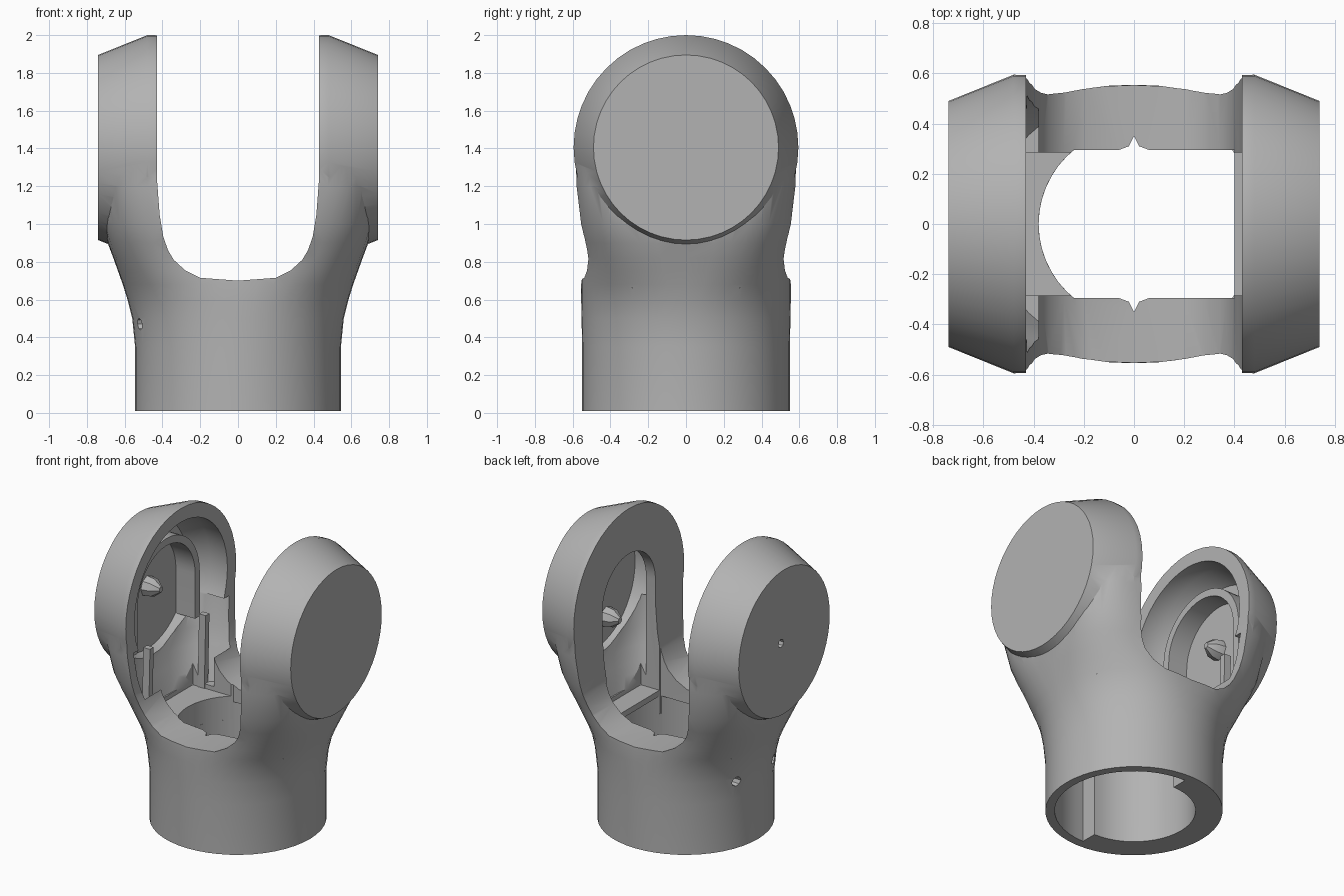
import bpy, bmesh
from math import sin, cos, acos, pi, copysign

cube = bpy.data.objects.get("Cube")
if cube:
    bpy.data.objects.remove(cube)

grey = bpy.data.materials.new("mid grey")
grey.use_nodes = True
tone = (0.45, 0.45, 0.45, 1)
grey.diffuse_color = tone
grey.node_tree.nodes["Principled BSDF"].inputs["Base Color"].default_value = tone

PIVOT = 1.405   # height of the arm centres
SIDES = 48


def loft(name, rings):
    """Closed solid through rings that share a point count."""
    bm = bmesh.new()
    loops = [[bm.verts.new(p) for p in ring] for ring in rings]
    n = len(loops[0])
    for a, b in zip(loops, loops[1:]):
        for i in range(n):
            j = (i + 1) % n
            bm.faces.new((a[i], a[j], b[j], b[i]))
    bm.faces.new(loops[0])
    bm.faces.new(loops[-1])
    bmesh.ops.recalc_face_normals(bm, faces=bm.faces)
    mesh = bpy.data.meshes.new(name)
    bm.to_mesh(mesh)
    bm.free()
    mesh.materials.append(grey)
    obj = bpy.data.objects.new(name, mesh)
    bpy.context.collection.objects.link(obj)
    return obj


def prism(name, pts, axis, lo, hi):
    """Extrude a flat outline along an axis."""
    place = {"x": lambda p, d: (d, p[0], p[1]),
             "y": lambda p, d: (p[0], d, p[1]),
             "z": lambda p, d: (p[0], p[1], d)}[axis]
    return loft(name, [[place(p, d) for p in pts] for d in (lo, hi)])


def combine(target, tool, operation):
    """Apply a boolean and discard the tool."""
    mod = target.modifiers.new("combine", "BOOLEAN")
    mod.operation, mod.object, mod.solver = operation, tool, "EXACT"
    bpy.context.view_layer.objects.active = target
    bpy.ops.object.modifier_apply(modifier=mod.name)
    bpy.data.objects.remove(tool)


def arc(radius, start, end, steps, cx=0, cy=0):
    return [(cx + radius * cos(start + (end - start) * i / steps),
             cy + radius * sin(start + (end - start) * i / steps)) for i in range(steps + 1)]


def arch(radius, bottom):
    return [(radius, bottom)] + arc(radius, 0, pi, 24, 0, PIVOT) + [(-radius, bottom)]


# Body sections: height, half width, half depth, squareness
SECTIONS = [(0.01, .545, .55, 2), (.35, .545, .55, 2), (.5, .56, .553, 2.05),
            (.6, .585, .555, 2.1), (.68, .61, .555, 2.3), (.75, .635, .55, 2.6),
            (.82, .66, .548, 2.9), (.9, .69, .56, 3.2), (1, .715, .578, 3.6),
            (1.2, .73, .592, 4.5), (PIVOT, .733, .595, 5)]


def oval_point(a, b, n, t):
    c, s = cos(t), sin(t)
    return copysign(abs(c) ** (2 / n), c) * a, copysign(abs(s) ** (2 / n), s) * b


def round_head(name, side, profile):
    """Round solid turned about the x axis through the arm centre."""
    return loft(name, [[(side * x, r * cos(2 * pi * i / SIDES), PIVOT + r * sin(2 * pi * i / SIDES))
                        for i in range(SIDES)] for x, r in profile])


def lower_hollow(side, start):
    """Inner space of an arm below its head, following the outer wall."""
    rings = []
    for z, a, b, n in SECTIONS[4:-1]:
        a, b = a - .06, b - .06
        reach = acos((start / a) ** (n / 2))
        ring = [oval_point(a, b, n, reach * (i / 8 - 1)) for i in range(17)]
        rings.append([(side * x, y, z + .01) for x, y in ring])
    return loft("lower_hollow", rings)


# Outer fork: flared tube plus a round head on each arm
fork = loft("fork_body", [[(*oval_point(a, b, n, 2 * pi * i / SIDES), z) for i in range(SIDES)]
                          for z, a, b, n in SECTIONS])
for side in (-1, 1):
    combine(fork, round_head("head", side, [(.3, .592), (.48, .595), (.74, .49)]), "UNION")

# U-shaped slot between the arms
half = [(.2, .715), (.28, .755), (.34, .81), (.37, .86), (.395, .93), (.415, 1.05), (.43, 1.25), (.43, 2.3)]
slot = [(0, .70)] + half + [(-x, z) for x, z in reversed(half)]
combine(fork, prism("slot_cutter", slot, "y", -1, 1), "DIFFERENCE")

# Stepped bore: narrow on one half, wide on the other
bore = arc(.49, -pi / 2, pi / 2, 24) + arc(.38, pi / 2, 3 * pi / 2, 24)
combine(fork, prism("bore_cutter", bore, "z", -.2, .62), "DIFFERENCE")

# Saddle opening with a small notch front and back
edge = .295
top = [(.4, edge), (.06, edge), (.02, .31), (0, .35), (-.02, .31), (-.06, edge)]
left = arc(.38, pi - .889, pi + .889, 16)
opening = top + left + [(x, -y) for x, y in reversed(top)]
combine(fork, prism("opening_cutter", opening, "z", .5, 1.1), "DIFFERENCE")

# Hollow arms: one open to a thin rim, one behind a narrow arch
for side, start, wide in ((-1, .38, .5), (1, .5, .47)):
    combine(fork, lower_hollow(side, start), "DIFFERENCE")
    combine(fork, round_head("head_hollow", side, [(start, wide), (.56, wide), (.685, .43)]), "DIFFERENCE")
    lo, hi = sorted((side * .25, side * .54))
    combine(fork, prism("arch_cutter", arch(.285, .66), "x", lo, hi), "DIFFERENCE")

# Screw holes in one arm and its base
combine(fork, prism("head_hole", arc(.028, 0, 1.75 * pi, 7, .035, PIVOT), "x", -.8, -.65), "DIFFERENCE")
for y in (-.2, .2):
    combine(fork, prism("base_hole", arc(.032, 0, 1.75 * pi, 7, y, .47), "x", -.6, -.45), "DIFFERENCE")

# Arched rib and guide bars inside the open arm
rib = prism("arched_rib", arch(.36, 1.1), "x", -.7, -.54)
combine(rib, prism("rib_cutter", arch(.31, 1), "x", -.8, -.4), "DIFFERENCE")
parts = [fork, rib]
for y in (-.3, .3):
    bar = [(y - .02, .66), (y + .02, .66), (y + .035, 1.15), (y - .005, 1.15)]
    parts.append(prism("guide_bar", bar, "x", -.5, -.45))

# Pivot pins on the inner faces
for side, y, z in ((-1, 0, PIVOT), (1, -.12, 1.15)):
    parts.append(loft("pivot_pin", [[(side * x, y + r * cos(pi * i / 4), z + r * sin(pi * i / 4))
                                     for i in range(8)] for x, r in ((.7, .07), (.63, .06), (.58, .02))]))

# Smooth curved skin, crisp edges
for obj in parts:
    bpy.ops.object.select_all(action="DESELECT")
    obj.select_set(True)
    bpy.context.view_layer.objects.active = obj
    bpy.ops.object.shade_smooth_by_angle(angle=pi / 6)
